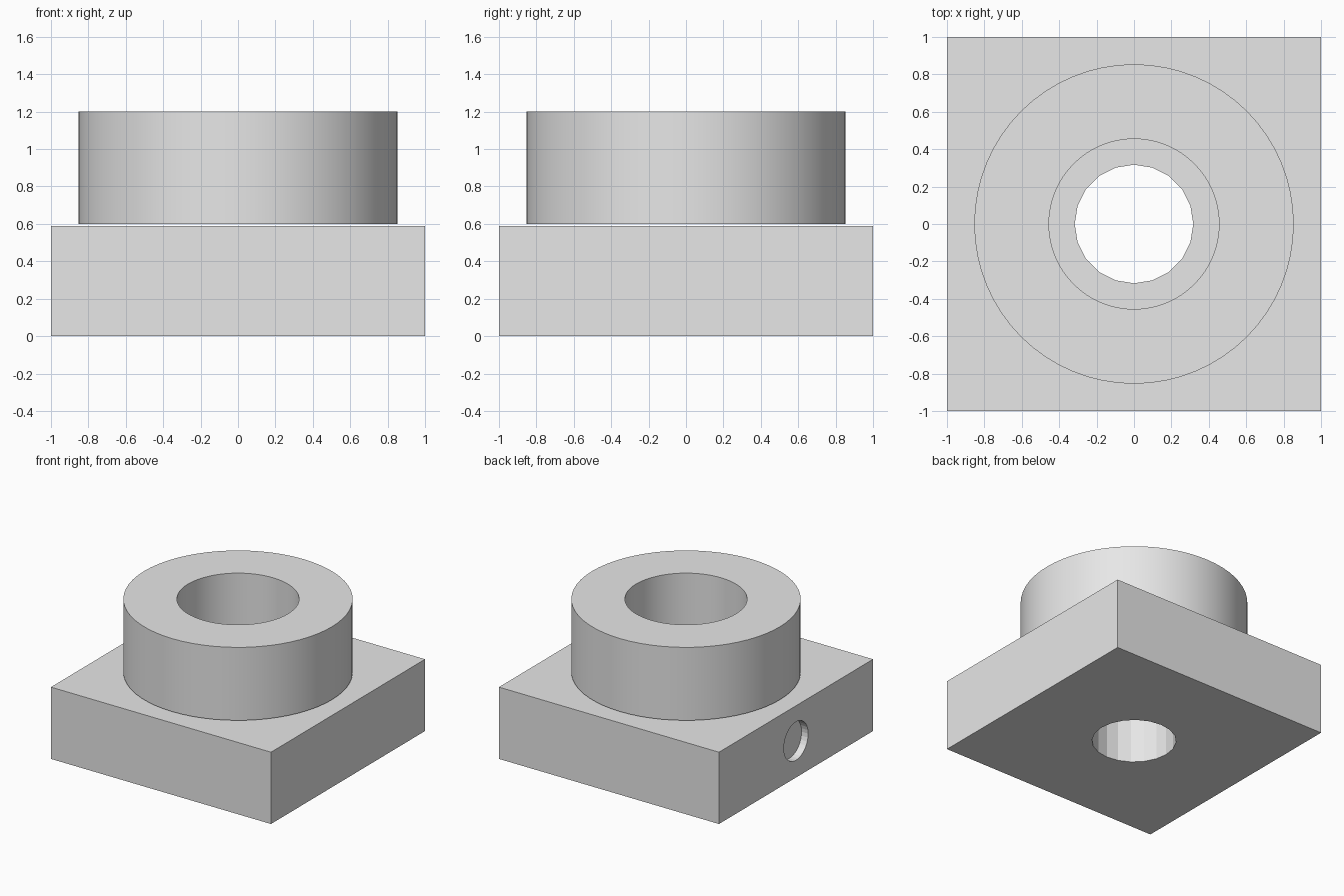
import bpy, math

if "Cube" in bpy.data.objects:
    bpy.data.objects.remove(bpy.data.objects["Cube"])

grey = bpy.data.materials.new("light_grey")
grey.diffuse_color = (0.8, 0.8, 0.8, 1)
grey.use_nodes = True
grey.node_tree.nodes["Principled BSDF"].inputs["Base Color"].default_value = grey.diffuse_color


def cylinder(name, radius, depth, sides, loc, rot=(0, 0, 0)):
    bpy.ops.mesh.primitive_cylinder_add(vertices=sides, radius=radius, depth=depth,
                                        location=loc, rotation=rot)
    ob = bpy.context.object
    ob.name = name
    return ob


def cut(target, cutter):
    """Subtract the cutter from the target, then remove the cutter."""
    mod = target.modifiers.new("cut", 'BOOLEAN')
    mod.operation = 'DIFFERENCE'
    mod.solver = 'EXACT'
    mod.object = cutter
    bpy.ops.object.select_all(action='DESELECT')
    target.select_set(True)
    bpy.context.view_layer.objects.active = target
    bpy.ops.object.modifier_apply(modifier=mod.name)
    bpy.data.objects.remove(cutter, do_unlink=True)


def finish(ob, smooth):
    ob.data.materials.clear()
    ob.data.materials.append(grey)
    bpy.ops.object.select_all(action='DESELECT')
    ob.select_set(True)
    bpy.context.view_layer.objects.active = ob
    if smooth:
        bpy.ops.object.shade_smooth_by_angle(angle=math.radians(30))


# Square base block
BASE_H = 0.59
bpy.ops.mesh.primitive_cube_add(size=1, location=(0, 0, BASE_H / 2))
base = bpy.context.object
base.name = "base_block"
base.scale = (2, 2, BASE_H)
bpy.ops.object.transform_apply(location=True, rotation=False, scale=True)

# Vertical through hole and the shallow round recess in the left face
cut(base, cylinder("through_hole_cutter", 0.317, 2, 20, (0, 0, 0.3)))
cut(base, cylinder("recess_cutter", 0.158, 0.12, 32, (-1, 0, 0.3),
                   (0, math.pi / 2, 0)))
finish(base, False)

# Collar ring, resting just above the base with a hairline gap
collar = cylinder("collar_ring", 0.854, 0.6, 64, (0, 0, 0.9))
cut(collar, cylinder("bore_cutter", 0.455, 2, 64, (0, 0, 0.9)))
finish(collar, True)
